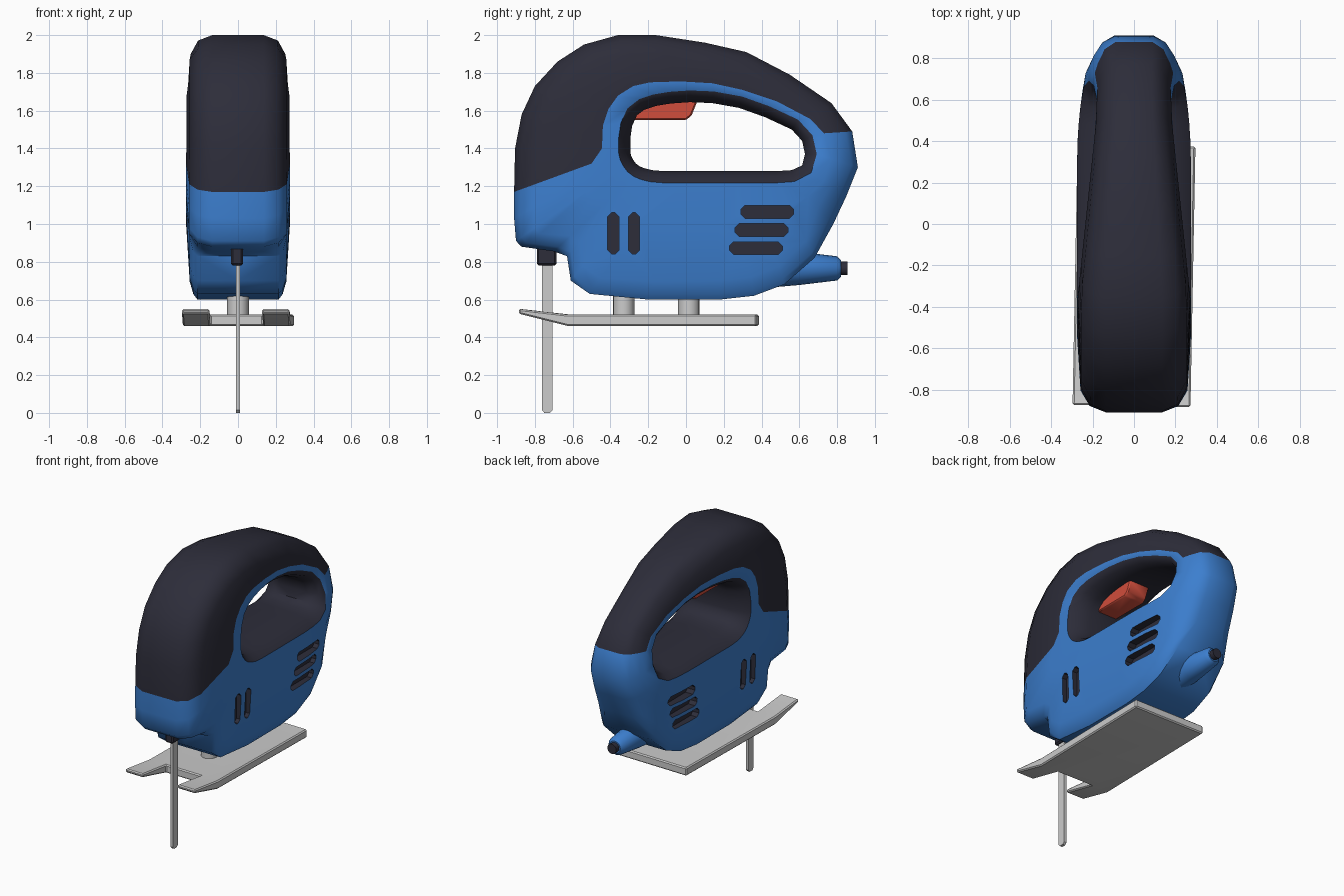
import bpy, bmesh, math
from mathutils import Vector, Matrix

if "Cube" in bpy.data.objects:
    bpy.data.objects.remove(bpy.data.objects["Cube"])


def material(name, rgb):
    m = bpy.data.materials.new(name)
    m.diffuse_color = (*rgb, 1)
    m.use_nodes = True
    m.node_tree.nodes["Principled BSDF"].inputs["Base Color"].default_value = m.diffuse_color
    return m


BLUE = material("blue_plastic", (0.045, 0.21, 0.62))
DARK = material("dark_rubber", (0.026, 0.026, 0.042))
RED = material("red_plastic", (0.63, 0.075, 0.045))


def finish(name, bm, mats=(), bevel=0, angle=40):
    bmesh.ops.recalc_face_normals(bm, faces=bm.faces[:])
    if bevel:
        edges = [e for e in bm.edges if e.calc_face_angle(0) > 0.6]
        bmesh.ops.bevel(bm, geom=edges, offset=bevel, segments=1, affect='EDGES')
    me = bpy.data.meshes.new(name)
    bm.to_mesh(me)
    bm.free()
    for m in mats:
        me.materials.append(m)
    ob = bpy.data.objects.new(name, me)
    bpy.context.collection.objects.link(ob)
    smooth(ob, angle)
    return ob


def smooth(ob, angle):
    bpy.ops.object.select_all(action='DESELECT')
    ob.select_set(True)
    bpy.context.view_layer.objects.active = ob
    bpy.ops.object.shade_smooth_by_angle(angle=math.radians(angle))


def prism(bm, profile, x0, x1):
    """Extrude a (y, z) profile from x0 to x1."""
    a = [bm.verts.new((x0, y, z)) for y, z in profile]
    b = [bm.verts.new((x1, y, z)) for y, z in profile]
    n = len(a)
    faces = [bm.faces.new(a), bm.faces.new(b[::-1])]
    faces += [bm.faces.new((a[i], b[i], b[(i + 1) % n], a[(i + 1) % n])) for i in range(n)]
    return faces


def lathe(name, profile, center, axis, mats=(), sides=16):
    """Revolve (distance, radius) pairs about the y or z axis."""
    bm = bmesh.new()
    rings = []
    for d, r in profile:
        ring = []
        for i in range(sides):
            a = 2 * math.pi * i / sides
            u, v = r * math.cos(a), r * math.sin(a)
            ring.append(bm.verts.new(Vector(center) + Vector((u, d, v) if axis == 'Y' else (u, v, d))))
        rings.append(ring)
    for p, q in zip(rings, rings[1:]):
        for i in range(sides):
            j = (i + 1) % sides
            bm.faces.new((p[i], p[j], q[j], q[i]))
    bm.faces.new(rings[0])
    bm.faces.new(rings[-1])
    return finish(name, bm, mats)


# Body: ring of cross-sections running around the handle opening, (y, z) points
OUTER = [(-.91, 1.17), (-.905, 1.40), (-.87, 1.58), (-.80, 1.73), (-.68, 1.86), (-.54, 1.95),
         (-.36, 2.0), (-.16, 2.0), (.10, 1.96), (.32, 1.91), (.55, 1.79), (.77, 1.64), (.88, 1.49),
         (.91, 1.30), (.85, 1.15), (.78, 1.0), (.68, .82), (.52, .68), (.36, .62), (.18, .60),
         (-.20, .60), (-.51, .63), (-.61, .70), (-.63, .83), (-.70, .855), (-.87, .88),
         (-.90, .91), (-.91, 1.03)]
HOLE = [(-.295, 1.38), (-.295, 1.45), (-.285, 1.52), (-.26, 1.575), (-.22, 1.605), (-.16, 1.625),
        (-.08, 1.638), (.02, 1.645), (.14, 1.64), (.28, 1.615), (.42, 1.565), (.56, 1.50),
        (.615, 1.44), (.63, 1.37), (.615, 1.31), (.56, 1.285), (.48, 1.28), (.38, 1.28),
        (.27, 1.28), (.16, 1.28), (0, 1.28), (-.12, 1.28), (-.18, 1.285), (-.22, 1.295),
        (-.245, 1.305), (-.265, 1.32), (-.28, 1.34), (-.29, 1.36)]
SEAM = [(-.50, 1.32), (-.445, 1.40), (-.44, 1.52), (-.41, 1.61), (-.36, 1.68), (-.28, 1.73),
        (-.19, 1.75), (-.03, 1.755), (.14, 1.745), (.30, 1.71), (.48, 1.65), (.66, 1.555), (.73, 1.48)]


def clamp(t):
    return max(0.0, min(1.0, t))


def half_width(p):
    y, z = p
    low = .275 - .08 * clamp((y - .3) / .6) ** 2
    top = .272 - .10 * clamp((y + .35) / .95)
    t = clamp((z - 1.22) / .4)
    return low + (top - low) * t * t * (3 - 2 * t)


bm = bmesh.new()
N = len(OUTER)
rows = []
for i in range(N):
    o, h = Vector(OUTER[i]), Vector(HOLE[i])
    t = (Vector(HOLE[(i + 1) % N]) - Vector(HOLE[i - 1])).normalized()
    rim = h + Vector((-t.y, t.x)) * .062
    s = Vector(SEAM[i]) if i < len(SEAM) else rim.lerp(o, .35)
    shoulder = ((0, .78), (.03, .86), (.10, .93)) if 16 <= i <= 23 else ((0, .5), (.035, .78), (.12, .94))
    d = s - o
    section = [(o, 0)]
    section += [(o + d.normalized() * min(off, d.length * .7), f) for off, f in shoulder]
    section += [(s, 1), (rim, 1), (rim.lerp(h, .6), .84), (h, .5), (h, 0)]
    rows.append([bm.verts.new((f * half_width(p), p.x, p.y)) for p, f in section])
for i in range(N):
    a, b = rows[i], rows[(i + 1) % N]
    for k in range(len(a) - 1):
        f = bm.faces.new((a[k], a[k + 1], b[k + 1], b[k]))
        f.material_index = 1 if k >= 5 or (k <= 3 and i < 12) else 0
bmesh.ops.mirror(bm, geom=bm.verts[:] + bm.edges[:] + bm.faces[:], matrix=Matrix.Identity(4),
                 merge_dist=1e-4, axis='X')
body = finish("body", bm, (BLUE, DARK), angle=50)


# Cooling vents: chamfered slots cut into both sides
def slot(y0, y1, z0, z1, c=.022):
    return [(y0 + c, z0), (y1 - c, z0), (y1, z0 + c), (y1, z1 - c),
            (y1 - c, z1), (y0 + c, z1), (y0, z1 - c), (y0, z0 + c)]


bm = bmesh.new()
vents = [(slot(y, y + .06, .84, 1.06), .235) for y in (-.415, -.305)]
vents += [(slot(.23 + .03 * i, .51 + .03 * i, .838 + .096 * i, .906 + .096 * i), .215) for i in range(3)]
for profile, depth in vents:
    for side in (-1, 1):
        for f in prism(bm, profile, side * depth, side * .4):
            f.material_index = 1
cutter = finish("vent_cutter", bm, (BLUE, DARK))
cutter.hide_render = True
mod = body.modifiers.new("vents", 'BOOLEAN')
mod.operation = 'DIFFERENCE'
mod.solver = 'EXACT'
mod.object = cutter
bpy.context.view_layer.objects.active = body
bpy.ops.object.modifier_apply(modifier=mod.name)
bpy.data.objects.remove(cutter)
smooth(body, 50)

# Trigger under the handle
bm = bmesh.new()
prism(bm, [(-.30, 1.55), (0, 1.55), (.03, 1.575), (.06, 1.65), (.05, 1.69), (-.30, 1.69)], -.08, .08)
finish("trigger", bm, (RED,), bevel=.008)

# Cord sleeve and cord stub at the back
lathe("cord_sleeve", [(.40, .105), (.60, .088), (.80, .064), (.82, .045)], (0, 0, .765), 'Y', (BLUE,))
lathe("cord_stub", [(.78, .036), (.855, .036)], (0, 0, .765), 'Y', (DARK,), 12)

# Posts holding the base plate
for name, y in (("front_post", -.33), ("rear_post", .015)):
    lathe(name, [(.49, .057), (.68, .057)], (0, y, 0), 'Z')

# Base plate with raised front prongs around the blade notch
W, Q = .285, .14
bm = bmesh.new()
plan = [(-W, -.88), (-Q, -.88), (-Q, -.62), (Q, -.62), (Q, -.88), (W, -.88),
        (W, -.62), (W, .38), (-W, .38), (-W, -.62)]
v = [bm.verts.new((x, y, .525 if y < -.7 else .46)) for x, y in plan]
for ids in ((0, 1, 2, 9), (3, 4, 5, 6), (9, 2, 3, 6, 7, 8)):
    bm.faces.new([v[i] for i in ids])
ext = bmesh.ops.extrude_face_region(bm, geom=bm.faces[:], use_keep_orig=True)
for g in ext["geom"]:
    if isinstance(g, bmesh.types.BMVert):
        g.co.z += .025 if g.co.y < -.7 else .06
bmesh.ops.rotate(bm, verts=bm.verts[:], cent=(0, -.25, 0), matrix=Matrix.Rotation(math.radians(-1.1), 3, 'Z'))
finish("base_plate", bm, bevel=.008, angle=25)

# Blade and its clamp
bm = bmesh.new()
prism(bm, [(-.75, 0), (-.72, 0), (-.707, .015), (-.707, .82), (-.763, .82), (-.763, .015)], -.01, .01)
finish("blade", bm, angle=25)
bm = bmesh.new()
prism(bm, [(-.79, .78), (-.685, .78), (-.685, .92), (-.79, .92)], -.037, .026)
finish("blade_clamp", bm, (DARK,), bevel=.01, angle=25)
